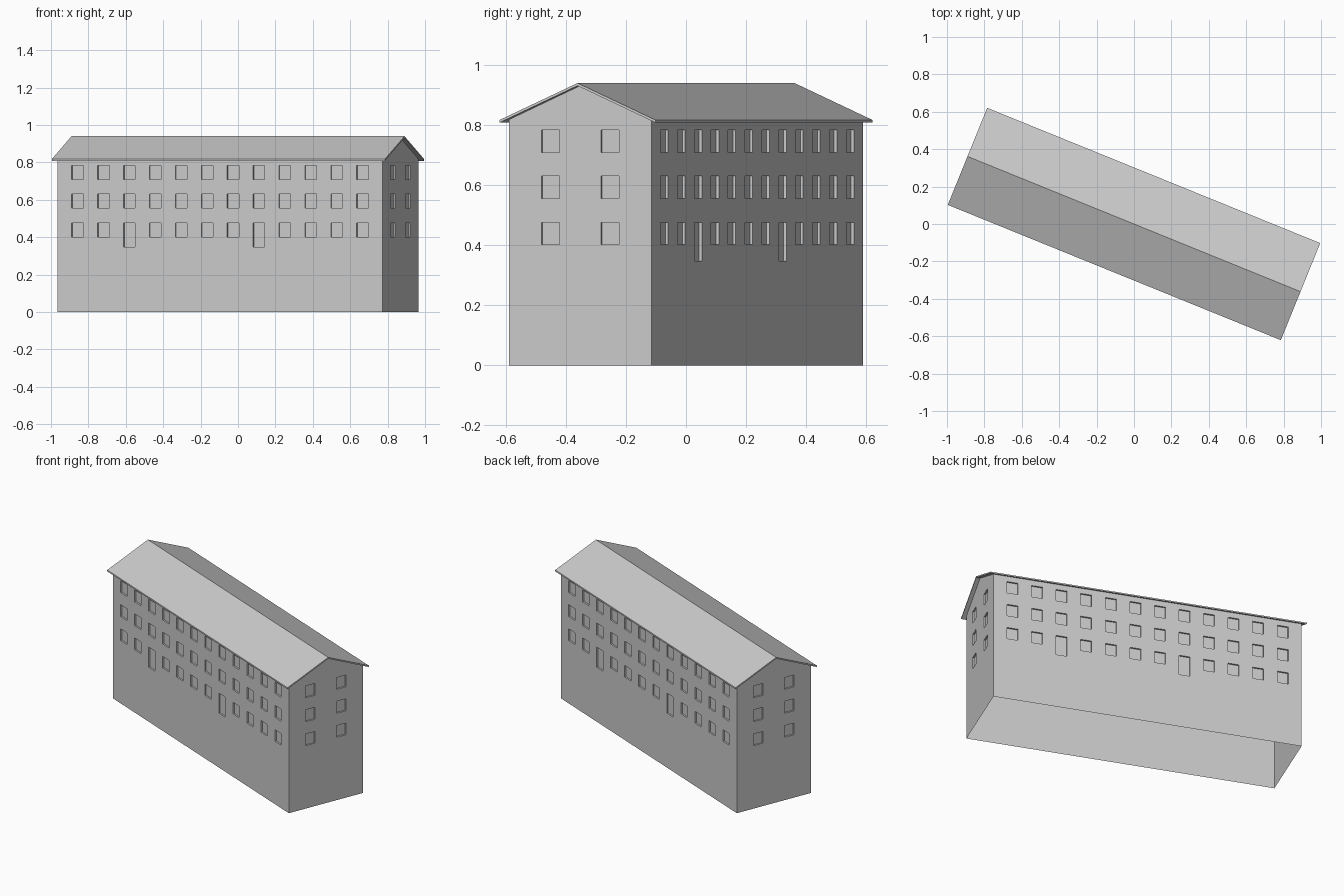
import bpy, bmesh
from math import radians, pi
from mathutils import Matrix, Vector

if "Cube" in bpy.data.objects:
    bpy.data.objects.remove(bpy.data.objects["Cube"])

TURN = radians(-22.1)            # whole building is turned about z
HL, HW = 0.937, 0.256            # wall half length / half width
EAVE, RIDGE = 0.818, 0.931       # wall top at the eaves / gable tip
RECESS = 0.01
FLOORS = [(0.402, 0.476), (0.555, 0.631), (0.708, 0.783)]
DOOR_BOTTOM = 0.348


def finish(name, bm):
    me = bpy.data.meshes.new(name)
    bm.to_mesh(me)
    bm.free()
    ob = bpy.data.objects.new(name, me)
    ob.rotation_euler.z = TURN
    bpy.context.collection.objects.link(ob)


def wall(bm, half, dist, centres, width, doors, gable, angle):
    """Flat wall facing -y, gridded at its openings, recessed, then turned."""
    us = sorted([-half, half] + [c + s * width / 2 for c in centres for s in (-1, 1)])
    zs = sorted([0, DOOR_BOTTOM, EAVE] + [z for f in FLOORS for z in f])
    grid = [[bm.verts.new((u, -dist, z)) for z in zs] for u in us]
    verts = [v for col in grid for v in col]
    openings = []
    for i in range(len(us) - 1):
        for j in range(len(zs) - 1):
            f = bm.faces.new((grid[i][j], grid[i + 1][j], grid[i + 1][j + 1], grid[i][j + 1]))
            is_window = (zs[j], zs[j + 1]) in FLOORS
            is_door = zs[j] == DOOR_BOTTOM and i // 2 in doors
            if i % 2 and (is_window or is_door):
                openings.append(f)
    # gable triangle
    if gable:
        tip = bm.verts.new((0, -dist, RIDGE))
        verts.append(tip)
        bm.faces.new([col[-1] for col in grid] + [tip])
    # push the windows and doors in
    ext = bmesh.ops.extrude_face_region(bm, geom=openings)["geom"]
    new = [g for g in ext if isinstance(g, bmesh.types.BMVert)]
    bmesh.ops.translate(bm, verts=new, vec=(0, RECESS, 0))
    leftover = [f for f in openings if f.is_valid]
    if leftover:
        bmesh.ops.delete(bm, geom=leftover, context='FACES')
    live = [v for v in set(verts + new) if v.is_valid]
    bmesh.ops.rotate(bm, verts=live, cent=(0, 0, 0), matrix=Matrix.Rotation(angle, 3, 'Z'))


# walls: open-bottomed shell, opposite sides identical
bm = bmesh.new()
long_centres = [-0.822 + 0.1495 * i for i in range(12)]
for a in (0, pi):
    wall(bm, HL, HW, long_centres, 0.067, (2, 7), False, a)
    wall(bm, HW, HL, [-0.107, 0.107], 0.065, (), True, a + pi / 2)
bmesh.ops.remove_doubles(bm, verts=bm.verts, dist=0.0005)
bmesh.ops.dissolve_limit(bm, angle_limit=radians(1), verts=bm.verts, edges=bm.edges)
finish("walls", bm)

# roof: thin pitched slab overhanging all round
bm = bmesh.new()
RL, RW = 0.961, 0.28
profile = [(-RW, 0.808), (0, 0.931), (RW, 0.808), (RW, 0.817), (0, 0.94), (-RW, 0.817)]
ends = [[bm.verts.new((x, y, z)) for y, z in profile] for x in (-RL, RL)]
for i in range(6):
    k = (i + 1) % 6
    bm.faces.new((ends[0][i], ends[0][k], ends[1][k], ends[1][i]))
for e in ends:
    bm.faces.new((e[0], e[1], e[4], e[5]))
    bm.faces.new((e[1], e[2], e[3], e[4]))
bmesh.ops.recalc_face_normals(bm, faces=bm.faces)
finish("roof", bm)
